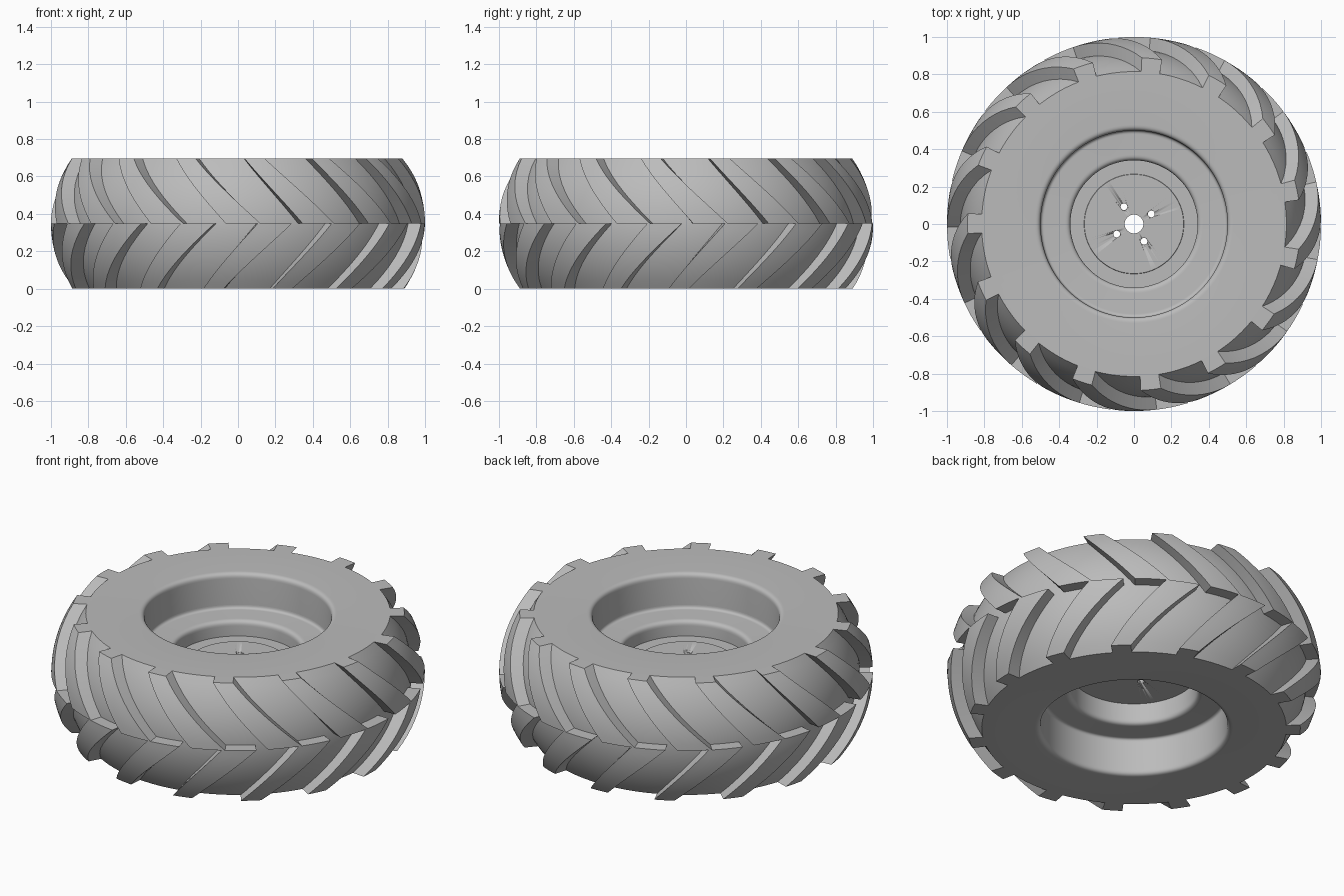
import bpy, bmesh, math
from mathutils import Vector

cube = bpy.data.objects.get("Cube")
if cube:
    bpy.data.objects.remove(cube)

H = 0.695            # overall height
MID = H / 2
LUGS = 15
SEGS = LUGS * 8

grey = bpy.data.materials.new("plain grey")
grey.use_nodes = True
grey.diffuse_color = (0.5, 0.5, 0.5, 1)
grey.node_tree.nodes["Principled BSDF"].inputs["Base Color"].default_value = (0.5, 0.5, 0.5, 1)


def finish(bm, name, smooth=35):
    bmesh.ops.recalc_face_normals(bm, faces=bm.faces)
    mesh = bpy.data.meshes.new(name)
    bm.to_mesh(mesh)
    bm.free()
    mesh.materials.append(grey)
    obj = bpy.data.objects.new(name, mesh)
    bpy.context.collection.objects.link(obj)
    bpy.ops.object.select_all(action='DESELECT')
    obj.select_set(True)
    bpy.context.view_layer.objects.active = obj
    bpy.ops.object.shade_smooth_by_angle(angle=math.radians(smooth))
    return obj


def polar(r, a, z):
    return Vector((r * math.cos(a), r * math.sin(a), z))


def rounded(corners, steps=6):
    """Profile from (radius, z, fillet) corners."""
    out = []
    for i, (r, z, f) in enumerate(corners):
        p = Vector((r, z))
        if not f:
            out.append(p)
            continue
        before = Vector(corners[i - 1][:2])
        after = Vector(corners[(i + 1) % len(corners)][:2])
        a = p + (before - p).normalized() * f
        b = p + (after - p).normalized() * f
        for k in range(steps + 1):
            t = k / steps
            out.append(a * (1 - t) ** 2 + p * 2 * t * (1 - t) + b * t * t)
    return out


def lathe(name, profile):
    """Revolve a closed profile about z."""
    bm = bmesh.new()
    rings = [[bm.verts.new(polar(p[0], math.tau * s / SEGS, p[1])) for p in profile]
             for s in range(SEGS)]
    n = len(profile)
    for s in range(SEGS):
        a, b = rings[s], rings[(s + 1) % SEGS]
        for i in range(n):
            j = (i + 1) % n
            bm.faces.new((a[i], b[i], b[j], a[j]))
    return finish(bm, name)


def crown(z, shoulder, middle):
    """Radius of the bulging tread at height z."""
    t = (z - MID) / MID
    return math.sqrt(1 - t * t * (1 - (shoulder / middle) ** 2)) * middle


# Tyre body with a bulging tread and rounded bead lips
outer = [(crown(H * k / 16, 0.815, 0.93), H * k / 16, 0) for k in range(17)]
lathe("tyre_body", rounded([(0.5, 0, 0.03)] + outer + [(0.5, H, 0.03)]))

# Stepped rim barrel
lathe("rim_barrel", rounded([
    (0.51, 0.2, 0), (0.5, 0.2, 0), (0.5, 0.22, 0.02), (0.34, 0.22, 0.03),
    (0.34, 0.49, 0.03), (0.5, 0.49, 0.02), (0.5, 0.51, 0), (0.51, 0.51, 0)]))

# Wheel disc with a raised centre and an axle hole
disc = lathe("wheel_disc", rounded([
    (0.05, 0.345, 0), (0.35, 0.345, 0), (0.35, 0.4, 0),
    (0.267, 0.4, 0), (0.265, 0.404, 0), (0.05, 0.404, 0)]))

# Four bolt holes
bm = bmesh.new()
for k in range(4):
    geo = bmesh.ops.create_cone(bm, cap_ends=True, segments=20,
                                radius1=0.018, radius2=0.018, depth=0.3)
    spot = polar(0.107, math.radians(30 + 90 * k), 0.37)
    bmesh.ops.translate(bm, verts=geo["verts"], vec=spot)
cutter = finish(bm, "bolt_hole_cutter")
cutter.hide_render = True
cut = disc.modifiers.new("bolt_holes", 'BOOLEAN')
cut.object = cutter
cut.solver = 'EXACT'
bpy.context.view_layer.objects.active = disc
bpy.ops.object.modifier_apply(modifier=cut.name)
bpy.data.objects.remove(cutter)


# Slanted tread lugs, wide at the centre line and narrower at the shoulder
def add_lug(bm, lead, up, rows=10, cols=4):
    sections = []
    for k in range(rows + 1):
        t = k / rows
        z = MID + up * MID * t
        a1 = lead - math.radians(21.7) * t
        a0 = a1 - math.radians(10.7 - 3.7 * t)
        low = crown(z, 0.815, 0.93) - 0.012
        top = crown(z, 0.89, 1.0)
        angles = [a0 + (a1 - a0) * c / cols for c in range(cols + 1)]
        ring = [polar(top, a, z) for a in angles] + [polar(low, a, z) for a in reversed(angles)]
        sections.append([bm.verts.new(p) for p in ring])
    n = len(sections[0])
    for a, b in zip(sections, sections[1:]):
        for i in range(n):
            j = (i + 1) % n
            bm.faces.new((a[i], a[j], b[j], b[i]))
    bm.faces.new(sections[0])
    bm.faces.new(sections[-1])


for name, up, lead in (("upper_lugs", 1, -83), ("lower_lugs", -1, -97.3)):
    bm = bmesh.new()
    for k in range(LUGS):
        add_lug(bm, math.radians(lead) + math.tau * k / LUGS, up)
    finish(bm, name)
